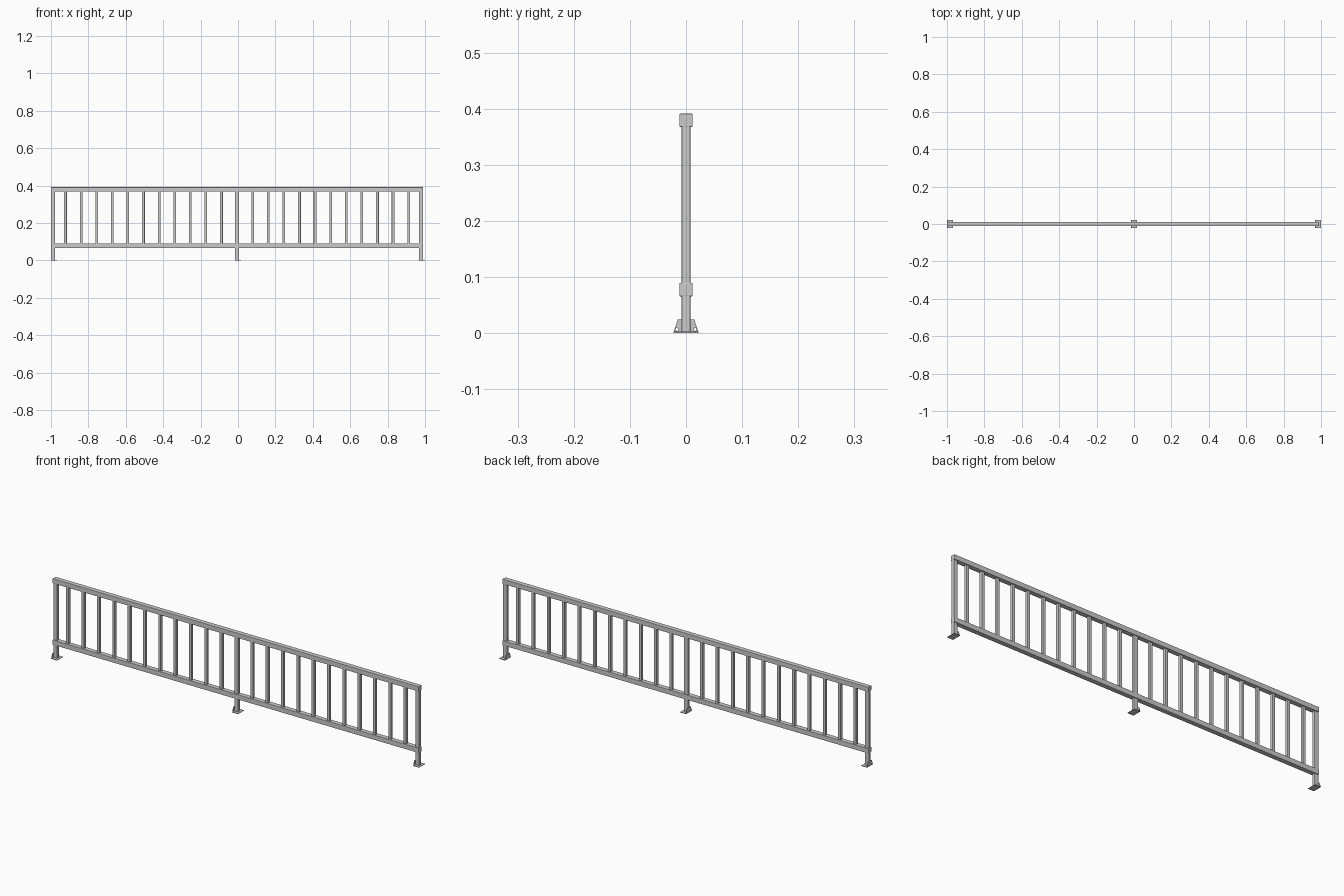
import bpy, bmesh
from mathutils import Matrix

if "Cube" in bpy.data.objects:
    bpy.data.objects.remove(bpy.data.objects["Cube"])

CX = -0.005            # railing centre line
POST_X = [CX - 0.984, CX, CX + 0.984]


def finish(bm, name, bevel=0.0):
    bmesh.ops.recalc_face_normals(bm, faces=bm.faces)
    me = bpy.data.meshes.new(name)
    bm.to_mesh(me)
    bm.free()
    ob = bpy.data.objects.new(name, me)
    bpy.context.collection.objects.link(ob)
    if bevel:
        m = ob.modifiers.new("soft_edges", 'BEVEL')
        m.width, m.segments = bevel, 2
    return ob


def box(name, x0, x1, y, z0, z1, bevel=0.0):
    """Box with half-depth y, centred on the railing plane."""
    bm = bmesh.new()
    mat = Matrix.Translation(((x0 + x1) / 2, 0, (z0 + z1) / 2)) @ \
        Matrix.Diagonal((x1 - x0, 2 * y, z1 - z0, 1))
    bmesh.ops.create_cube(bm, size=1, matrix=mat)
    return finish(bm, name, bevel)


def gusset(name, x, t):
    """Upright trapezoid plate with two round screw holes."""
    bm = bmesh.new()
    outline = [(-0.0225, 0.001), (0.0225, 0.001), (0.0145, 0.0245), (-0.0145, 0.0245)]
    face = bm.faces.new([bm.verts.new((x, y, z)) for y, z in outline])
    ext = bmesh.ops.extrude_face_region(bm, geom=[face])
    verts = [v for v in ext['geom'] if isinstance(v, bmesh.types.BMVert)]
    bmesh.ops.translate(bm, verts=verts, vec=(t, 0, 0))
    ob = finish(bm, name)
    # hidden hole cutters
    bm = bmesh.new()
    for s in (-1, 1):
        mat = Matrix.Translation((x + t / 2, s * 0.0165, 0.0065)) @ Matrix.Rotation(1.5707963, 4, 'Y')
        bmesh.ops.create_cone(bm, cap_ends=True, segments=16, radius1=0.0027,
                              radius2=0.0027, depth=t * 4, matrix=mat)
    cutter = finish(bm, name + "_hole_cutter")
    cutter.hide_render = True
    cutter.hide_viewport = True
    m = ob.modifiers.new("holes", 'BOOLEAN')
    m.operation, m.object, m.solver = 'DIFFERENCE', cutter, 'EXACT'
    return ob


# Horizontal rails
X0, X1 = POST_X[0] - 0.011, POST_X[2] + 0.011
box("top_rail", X0, X1, 0.0118, 0.3675, 0.391, 0.0015)
box("bottom_rail", X0, X1, 0.0118, 0.0655, 0.0895, 0.0015)

# Posts with L-shaped foot brackets
for i, px in enumerate(POST_X):
    n = ("left", "middle", "right")[i]
    box(n + "_post", px - 0.0105, px + 0.0105, 0.008, 0.001, 0.37, 0.0015)
    box(n + "_foot_plate", px - 0.011, px + 0.021, 0.0225, 0.0, 0.0025)
    gusset(n + "_foot_gusset", px - 0.011, 0.0025)

# Balusters, eleven on each side of the middle post
for side in (-1, 1):
    for k in range(1, 12):
        bx = CX + side * k * 0.0834
        box(f"baluster_{'left' if side < 0 else 'right'}_{k}",
            bx - 0.007, bx + 0.007, 0.007, 0.085, 0.372, 0.001)
